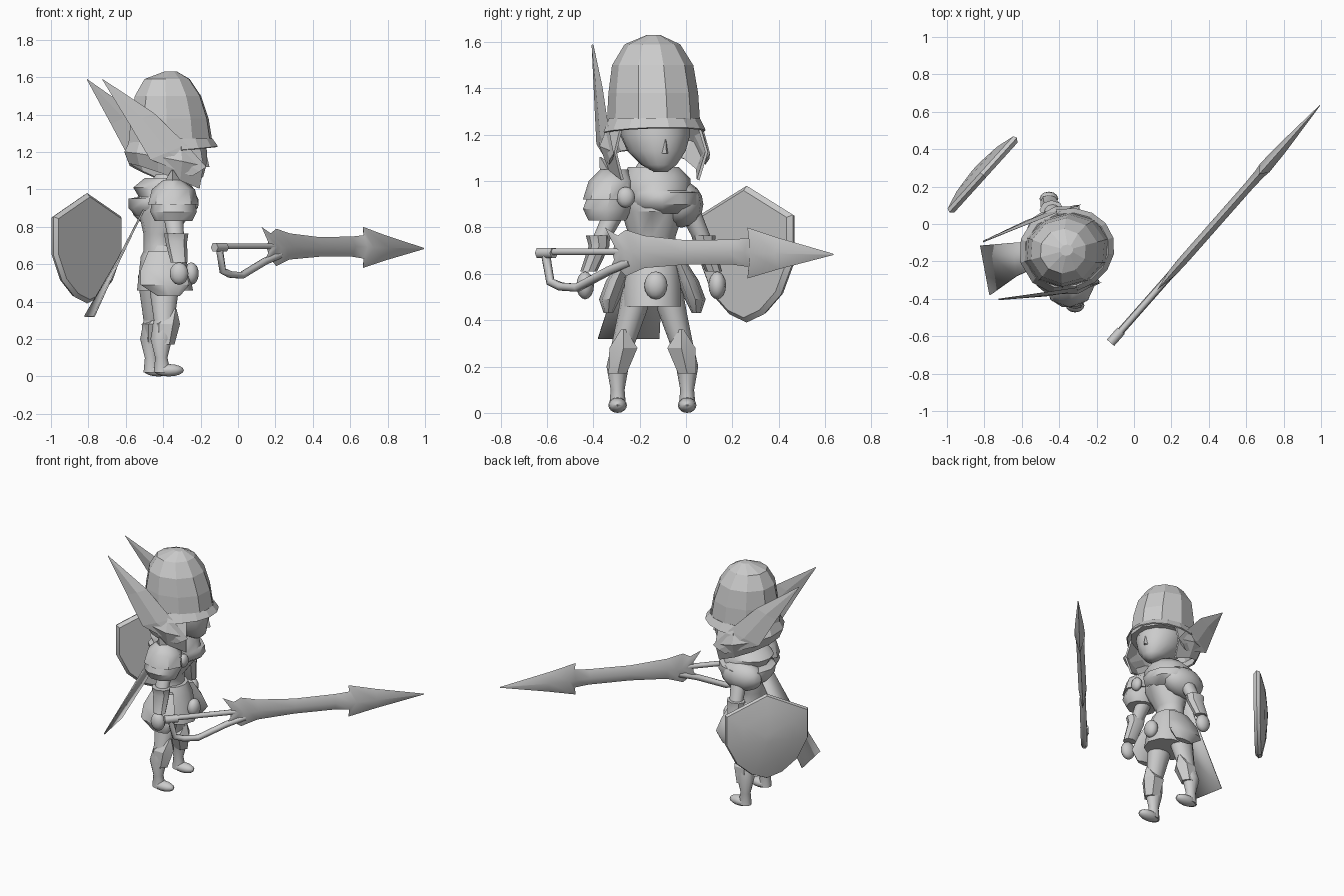
import bpy, bmesh
from math import sin, cos, pi, radians
from mathutils import Matrix, Vector

cube = bpy.data.objects.get("Cube")
if cube:
    bpy.data.objects.remove(cube)

grey = bpy.data.materials.new("plain grey")
grey.use_nodes = True
grey.diffuse_color = (0.6, 0.6, 0.6, 1)
grey.node_tree.nodes["Principled BSDF"].inputs["Base Color"].default_value = grey.diffuse_color

HEAD = Matrix.Translation((-0.36, -0.14, 0)) @ Matrix.Rotation(radians(15), 4, "Z")
MID = -0.145  # the body's plane of symmetry in y


def skin(name, rows, closed=True, caps=True, sharp=40, thick=0, place=None):
    """Join rows of points with quads into one object."""
    bm = bmesh.new()
    rings = [[bm.verts.new(p) for p in row] for row in rows]
    n = len(rings[0])
    for a, b in zip(rings, rings[1:]):
        for i in range(n if closed else n - 1):
            j = (i + 1) % n
            bm.faces.new((a[i], a[j], b[j], b[i]))
    if caps:
        bm.faces.new(rings[0])
        bm.faces.new(rings[-1])
    bmesh.ops.recalc_face_normals(bm, faces=bm.faces)
    if place:
        bm.transform(place)
    mesh = bpy.data.meshes.new(name)
    bm.to_mesh(mesh)
    bm.free()
    mesh.materials.append(grey)
    if sharp:
        mesh.shade_smooth()
        mesh.set_sharp_from_angle(angle=radians(sharp))
    ob = bpy.data.objects.new(name, mesh)
    bpy.context.collection.objects.link(ob)
    if thick:
        mod = ob.modifiers.new("thickness", "SOLIDIFY")
        mod.thickness = thick
        mod.offset = 0
    return ob


def oval(x, y, z, rx, ry, sides=12):
    return [(x + rx * cos(2 * pi * i / sides), y + ry * sin(2 * pi * i / sides), z)
            for i in range(sides)]


def loft(name, rings, sides=12, **options):
    return skin(name, [oval(*r, sides) for r in rings], **options)


def ball(name, centre, radii, place=None):
    x, y, z = centre
    a, b, c = radii
    angles = [pi * (k / 8 - 0.5) * 0.98 for k in range(9)]
    return loft(name, [(x, y, z + c * sin(t), a * cos(t), b * cos(t)) for t in angles],
                place=place)


def tube(name, points, radius):
    curve = bpy.data.curves.new(name, "CURVE")
    curve.dimensions = "3D"
    curve.bevel_depth = radius
    curve.bevel_resolution = 1
    curve.use_fill_caps = True
    line = curve.splines.new("POLY")
    line.points.add(len(points) - 1)
    for p, co in zip(line.points, points):
        p.co = (*co, 1)
    curve.materials.append(grey)
    bpy.context.collection.objects.link(bpy.data.objects.new(name, curve))


# Head with a narrow chin
loft("face", [(0.12, 0, 1.04, 0.03, 0.03), (0.09, 0, 1.07, 0.09, 0.075),
              (0.05, 0, 1.13, 0.145, 0.125), (0.025, 0, 1.2, 0.175, 0.15),
              (0, 0, 1.32, 0.17, 0.16)], sides=16, sharp=60, place=HEAD)
loft("nose", [(0.19, 0, 1.12, 0.025, 0.014), (0.185, 0, 1.2, 0.01, 0.008)],
     sides=4, place=HEAD)

# Faceted helmet, brim and flared neck guard
loft("helmet", [(0, 0, 1.23, 0.235, 0.2), (-0.005, 0, 1.38, 0.215, 0.192),
                (-0.015, 0, 1.5, 0.183, 0.175), (-0.02, 0, 1.59, 0.125, 0.12),
                (0, 0, 1.63, 0.035, 0.03)], sides=10, sharp=0, place=HEAD)


def arc(start, end, rx, ry, height):
    steps = [radians(start + (end - start) * k / 8) for k in range(9)]
    return [(rx * cos(t), ry * sin(t), height(cos(t))) for t in steps]


skin("helmet_brim", [arc(-90, 90, 0.225, 0.195, lambda c: 1.27),
                     arc(-90, 90, 0.255, 0.22, lambda c: 1.21 + 0.02 * c)],
     closed=False, caps=False, sharp=0, thick=0.008, place=HEAD)
skin("neck_guard", [arc(60, 300, 0.225, 0.195, lambda c: 1.25),
                    arc(60, 300, 0.25, 0.235, lambda c: 1.15 - 0.05 * c),
                    arc(60, 300, 0.225, 0.195, lambda c: 1.05 - 0.09 * c)],
     closed=False, caps=False, sharp=0, thick=0.012, place=HEAD)

# Swept helmet wings: upper and lower edge around a raised middle line
upper = [(-0.42, 0.16, 1.59), (-0.145, 0.19, 1.41), (0.03, 0.21, 1.24), (0.14, 0.215, 1.12)]
lower = [(-0.42, 0.16, 1.585), (-0.28, 0.19, 1.35), (-0.17, 0.21, 1.16), (0.06, 0.215, 1.07)]
for side, label in ((1, "left"), (-1, "right")):
    rows = []
    for u, l in zip(upper, lower):
        u, l = Vector(u), Vector(l)
        bulge = Vector((0, 0.004 + 0.03 * (u - l).length, 0))
        ring = [u, (u + l) / 2 + bulge, l, (u + l) / 2 - bulge]
        rows.append([(p.x, p.y * side, p.z) for p in ring])
    skin(label + "_helmet_wing", rows, sharp=0, place=HEAD)

# Torso, scarf and shoulder drape
loft("torso", [(-0.4, MID, 0.6, 0.11, 0.12), (-0.42, MID, 0.7, 0.085, 0.1),
               (-0.42, MID, 0.76, 0.085, 0.1), (-0.39, MID, 0.87, 0.14, 0.135),
               (-0.39, MID, 0.95, 0.13, 0.14), (-0.38, MID, 1.08, 0.06, 0.06)])
loft("scarf", [(-0.41, -0.1, 0.86, 0.14, 0.13), (-0.4, -0.1, 0.9, 0.185, 0.165),
               (-0.4, -0.11, 0.95, 0.185, 0.17), (-0.38, -0.13, 0.96, 0.15, 0.15),
               (-0.4, -0.13, 1.01, 0.16, 0.15), (-0.39, -0.14, 1.06, 0.11, 0.11)], sharp=50)
ball("shoulder_drape", (-0.42, -0.02, 0.9), (0.15, 0.095, 0.1))

# Layered right pauldron with a spike and a round clasp
loft("pauldron_lower", [(-0.345, -0.34, 0.83, 0.1, 0.085), (-0.345, -0.34, 0.88, 0.125, 0.11),
                        (-0.345, -0.32, 0.96, 0.11, 0.1)], sides=10)
loft("pauldron_upper", [(-0.345, -0.33, 0.92, 0.135, 0.115), (-0.345, -0.32, 1.0, 0.115, 0.1),
                        (-0.35, -0.31, 1.05, 0.05, 0.06)], sides=8)
loft("pauldron_spike", [(-0.35, -0.31, 1.0, 0.07, 0.06), (-0.35, -0.37, 1.105, 0.004, 0.004)],
     sides=4)
ball("pauldron_clasp", (-0.24, -0.26, 0.93), (0.03, 0.04, 0.045))

# Arms: shoulder, elbow, wrist and hand centres
ARMS = {"left": [(-0.42, 0.01, 0.88), (-0.44, 0.08, 0.73), (-0.455, 0.12, 0.61)],
        "right": [(-0.35, -0.3, 0.88), (-0.33, -0.375, 0.73), (-0.315, -0.42, 0.61)]}
for label, (shoulder, elbow, wrist) in ARMS.items():
    loft(label + "_upper_arm", [(*shoulder, 0.055, 0.05), (*elbow, 0.042, 0.038)])
    ex, ey, ez = elbow
    loft(label + "_forearm", [(ex, ey - 0.005, ez + 0.035, 0.065, 0.052),
                              (ex, ey, ez - 0.01, 0.058, 0.045),
                              (*wrist, 0.045, 0.036)], sides=8)
    wx, wy, wz = wrist
    ball(label + "_hand", (wx, wy + (0.015 if wy > 0 else -0.015), wz - 0.06),
         (0.05, 0.038, 0.06))

# Skirt and side tassets
loft("skirt", [(-0.4, MID, 0.7, 0.09, 0.105), (-0.4, MID, 0.64, 0.12, 0.125),
               (-0.39, MID, 0.46, 0.15, 0.13)], sides=10)
ball("front_pouch", (-0.25, -0.13, 0.55), (0.04, 0.05, 0.06))
for side, label in ((1, "left"), (-1, "right")):
    loft(label + "_tasset", [(-0.4, MID + 0.11 * side, 0.67, 0.08, 0.025),
                             (-0.4, MID + 0.155 * side, 0.57, 0.12, 0.045),
                             (-0.39, MID + 0.185 * side, 0.49, 0.13, 0.045),
                             (-0.37, MID + 0.19 * side, 0.43, 0.06, 0.02)], sides=8)

# Legs, the left one set slightly further back
for side, label, x in ((1, "left", -0.45), (-1, "right", -0.395)):
    hip, knee, foot = (MID + d * side for d in (0.065, 0.125, 0.15))
    loft(label + "_thigh", [(x, hip, 0.54, 0.085, 0.065), (x, hip + 0.02 * side, 0.44, 0.075, 0.062),
                            (x, knee, 0.3, 0.055, 0.05)])
    loft(label + "_shin", [(x, knee, 0.3, 0.055, 0.05), (x - 0.015, foot, 0.2, 0.058, 0.048),
                           (x - 0.015, foot, 0.1, 0.033, 0.03),
                           (x - 0.01, foot, 0.02, 0.045, 0.037)])
    loft(label + "_knee_guard", [(x, foot, 0.17, 0.055, 0.045),
                                 (x + 0.01, knee, 0.28, 0.075, 0.07),
                                 (x + 0.055, knee, 0.36, 0.012, 0.012)], sides=6, sharp=25)
    ball(label + "_foot", (x + 0.025, foot, 0.033), (0.08, 0.04, 0.033))

# Cape hanging back from the shoulders
skin("cape", [[(-0.5, -0.22, 0.9), (-0.5, -0.09, 0.9)],
              [(-0.63, -0.28, 0.63), (-0.64, -0.1, 0.63)],
              [(-0.77, -0.38, 0.32), (-0.82, -0.115, 0.32)]],
     closed=False, caps=False, thick=0.008)

# Kite shield: outline scaled towards a domed front
OUTLINE = [(0, 0.29), (0.27, 0.165), (0.27, -0.04), (0.2, -0.18), (0.1, -0.265),
           (0, -0.3), (-0.1, -0.265), (-0.2, -0.18), (-0.27, -0.04), (-0.27, 0.165)]
across, outward = Vector((0.67, 0.74, 0)), Vector((-0.74, 0.67, 0))
shield_rows = [[Vector((-0.81, 0.265, 0.69)) + across * a * size + outward * depth
                + Vector((0, 0, h * size)) for a, h in OUTLINE]
               for size, depth in ((0.93, -0.025), (1, -0.005), (0.97, 0.015), (0.6, 0.042), (0.1, 0.055))]
skin("shield", shield_rows, sharp=35)


# Sword: diamond sections along a diagonal, with swept barbs
def blade(y, z, off=0):
    return (-0.13 + 0.882 * (y + 0.64) + 0.75 * off, y - 0.66 * off, z)


SECTIONS = [(-0.31, 0, 0.72, 0.66, 0.012), (-0.27, 0.08, 0.8, 0.586, 0.02),
            (-0.25, 0.045, 0.765, 0.625, 0.022), (-0.22, 0.04, 0.79, 0.59, 0.024),
            (-0.18, 0, 0.765, 0.625, 0.025), (0, 0, 0.745, 0.64, 0.025),
            (0.2, 0, 0.748, 0.64, 0.025), (0.27, 0, 0.755, 0.63, 0.028),
            (0.3, 0.035, 0.8, 0.58, 0.034), (0.4, 0, 0.755, 0.62, 0.028),
            (0.635, 0, 0.687, 0.681, 0.002)]
skin("sword_blade", [[blade(y - sweep, top), blade(y, (top + low) / 2, t),
                      blade(y - sweep, low), blade(y, (top + low) / 2, -t)]
                     for y, sweep, top, low, t in SECTIONS], sharp=50)
tube("sword_grip", [blade(-0.62, 0.695), blade(-0.28, 0.695)], 0.017)
tube("sword_pommel", [blade(-0.635, 0.69), blade(-0.57, 0.69)], 0.026)
tube("sword_hand_guard", [blade(-0.605, 0.68), blade(-0.585, 0.565), blade(-0.54, 0.545),
                          blade(-0.47, 0.54), blade(-0.33, 0.615), blade(-0.24, 0.65)], 0.02)
